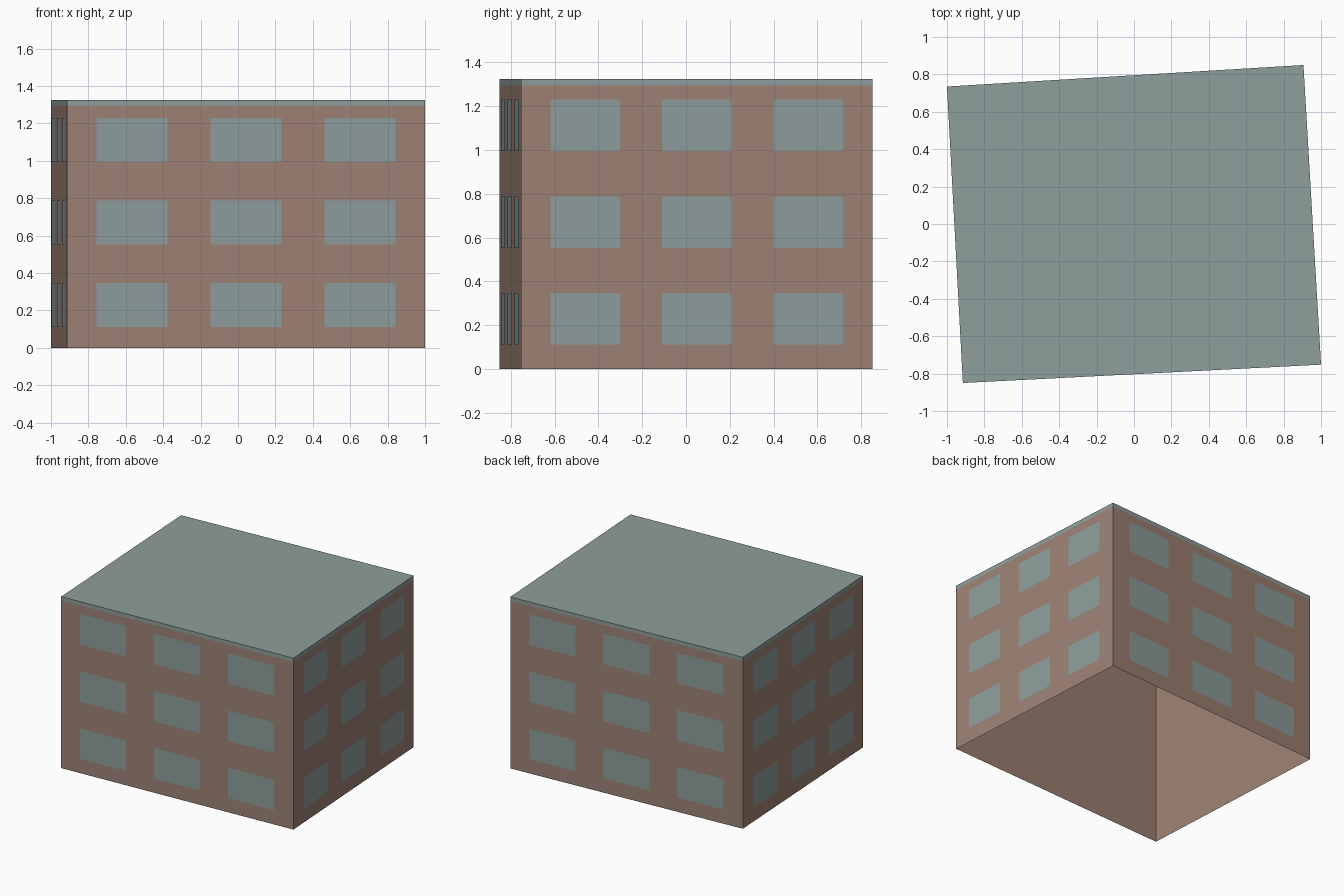
import bpy
from mathutils import Vector

cube = bpy.data.objects.get("Cube")
if cube:
    bpy.data.objects.remove(cube, do_unlink=True)


def make_material(name, rgb):
    mat = bpy.data.materials.new(name)
    mat.use_nodes = True
    colour = (*rgb, 1.0)
    mat.diffuse_color = colour
    bsdf = next(n for n in mat.node_tree.nodes if n.type == "BSDF_PRINCIPLED")
    bsdf.inputs["Base Color"].default_value = colour
    return mat


brick = make_material("brown_brick", (0.342, 0.225, 0.176))
grey = make_material("grey_green", (0.270, 0.342, 0.332))


def make_object(name, verts, faces, mat):
    mesh = bpy.data.meshes.new(name)
    mesh.from_pydata(verts, [], faces)
    mesh.materials.append(mat)
    obj = bpy.data.objects.new(name, mesh)
    bpy.context.collection.objects.link(obj)
    return obj


# Slightly turned footprint, counter-clockwise from the front right corner
CORNERS = [Vector(c) for c in ((-0.915, -0.85, 0), (1.0, -0.752, 0),
                               (0.906, 0.85, 0), (-1.0, 0.735, 0))]
EAVES, TOP = 1.294, 1.324
UP = Vector((0, 0, 1))
SIDES = [(i, (i + 1) % 4, (i + 1) % 4 + 4, i + 4) for i in range(4)]


def ring(z):
    return [c + UP * z for c in CORNERS]


# Hollow walls, open underneath, and the shallow roof cap
make_object("walls", ring(0) + ring(EAVES), SIDES, brick)
make_object("roof", ring(EAVES) + ring(TOP), SIDES + [(4, 5, 6, 7)], grey)

# Three floors of three windows on every wall
OFFSET = 0.003
WIDTH, HEIGHT = 0.198, 0.236
for i, side in enumerate(("front", "left", "back", "right")):
    a, b = CORNERS[i], CORNERS[(i + 1) % 4]
    out = (b - a).cross(UP).normalized() * OFFSET
    verts, faces = [], []
    for floor in range(3):
        z = 0.229 + 0.4415 * floor
        for column in range(3):
            t = 0.5 + 0.318 * (column - 1)
            n = len(verts)
            for s, h in ((-1, -1), (1, -1), (1, 1), (-1, 1)):
                verts.append(a.lerp(b, t + s * WIDTH / 2) + out + UP * (z + h * HEIGHT / 2))
            faces.append((n, n + 1, n + 2, n + 3))
    make_object(side + "_windows", verts, faces, grey)
